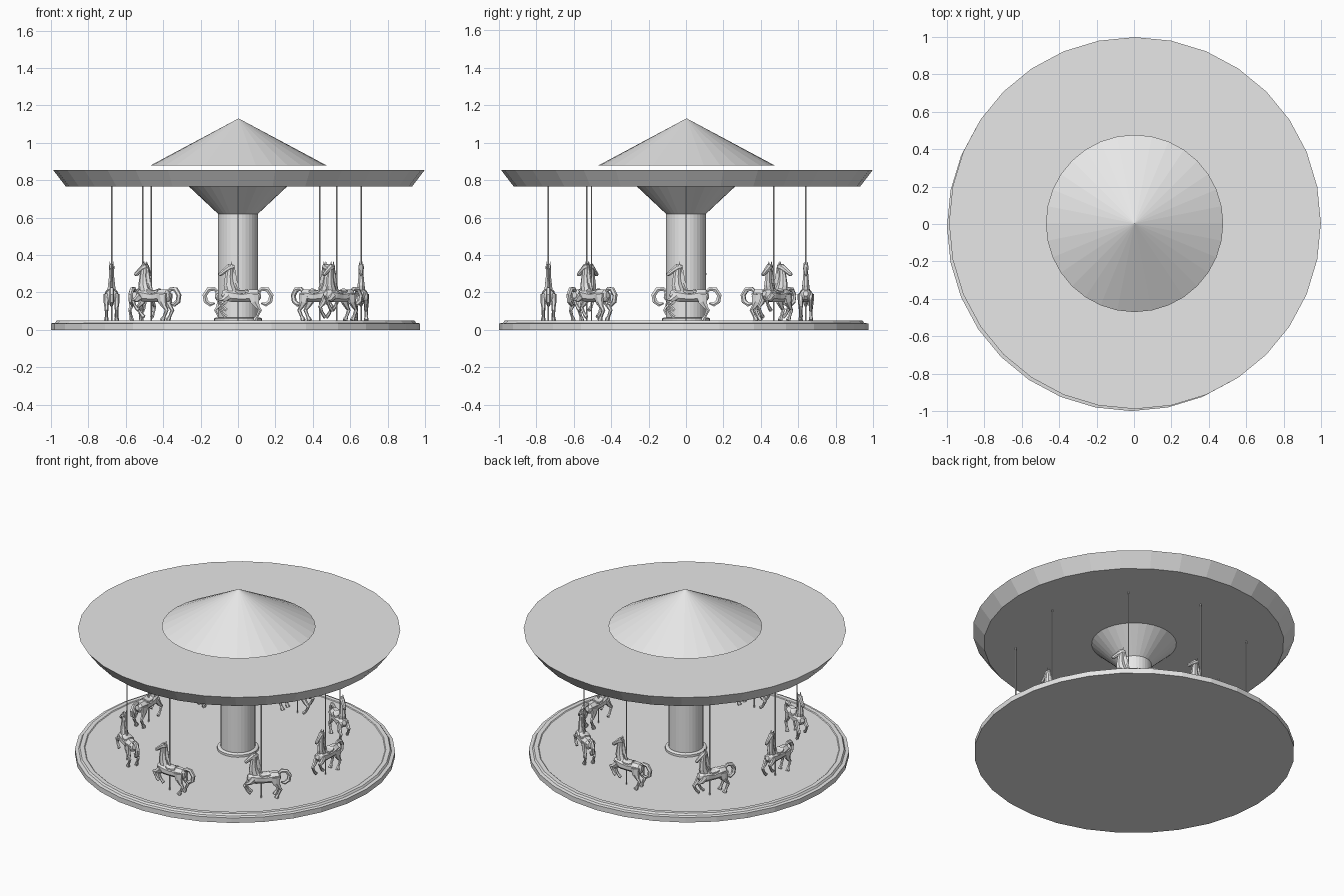
import bpy, bmesh, math
from mathutils import Vector

cube = bpy.data.objects.get("Cube")
if cube:
    bpy.data.objects.remove(cube, do_unlink=True)

grey = bpy.data.materials.new("light_grey")
grey.use_nodes = True
grey.diffuse_color = (0.8, 0.8, 0.8, 1)
grey.node_tree.nodes["Principled BSDF"].inputs["Base Color"].default_value = (0.8, 0.8, 0.8, 1)


def add_object(name, mesh, location=(0, 0, 0), turn=0):
    obj = bpy.data.objects.new(name, mesh)
    obj.location = location
    obj.rotation_euler.z = turn
    bpy.context.collection.objects.link(obj)
    return obj


def to_mesh(name, bm):
    bmesh.ops.recalc_face_normals(bm, faces=bm.faces)
    mesh = bpy.data.meshes.new(name)
    bm.to_mesh(mesh)
    bm.free()
    mesh.materials.append(grey)
    return mesh


def skin(bm, rings):
    """Join rings of vertices with quads and cap both ends."""
    n = len(rings[0])
    for a, b in zip(rings, rings[1:]):
        for i in range(n):
            j = (i + 1) % n
            bm.faces.new((a[i], a[j], b[j], b[i]))
    bm.faces.new(rings[0])
    bm.faces.new(rings[-1])


def lathe(name, profile, centre=(0, 0), sides=32):
    bm = bmesh.new()
    rings = []
    for r, z in profile:
        angles = [math.tau * i / sides for i in range(sides)]
        rings.append([bm.verts.new((r * math.cos(a), r * math.sin(a), z)) for a in angles])
    skin(bm, rings)
    bmesh.ops.remove_doubles(bm, verts=bm.verts, dist=1e-5)
    return add_object(name, to_mesh(name, bm), (*centre, 0))


def tube(bm, path, y=0, sides=8):
    """Tube along (x, z, height radius, width radius) points in the side plane."""
    pts = [Vector((p[0], y, p[1])) for p in path]
    rings = []
    for k, p in enumerate(path):
        t = (pts[min(k + 1, len(pts) - 1)] - pts[max(k - 1, 0)]).normalized()
        normal = Vector((-t.z, 0, t.x))
        ring = []
        for i in range(sides):
            a = math.tau * (i + 0.5) / sides
            co = pts[k] + normal * p[2] * math.cos(a)
            co.y += p[3] * math.sin(a)
            ring.append(bm.verts.new(co))
        rings.append(ring)
    skin(bm, rings)


# Platform, column and roof
lathe("platform", [(.987, 0), (.987, .034), (.965, .037), (.957, .049),
                   (.93, .049), (.925, .045)], (-.013, -.013))
lathe("column_foot", [(.128, .04), (.128, .06), (.118, .066)])
lathe("column", [(.107, .05), (.107, .62), (.267, .77)])
lathe("canopy", [(.925, .765), (.994, .855)], (.005, .005))
lathe("roof_cone", [(.474, .877), (.0, 1.13)], (.003, .003))


# Prancing horse, facing +x
def horse_mesh():
    bm = bmesh.new()
    # body
    tube(bm, [(-.122, .185, .016, .014), (-.108, .183, .034, .032), (-.07, .182, .037, .038),
              (-.02, .176, .031, .034), (.03, .182, .037, .037), (.068, .19, .032, .030),
              (.086, .195, .015, .014)])
    # neck
    tube(bm, [(.035, .19, .034, .026), (.05, .24, .029, .020),
              (.05, .285, .021, .015), (.045, .33, .017, .013)])
    # head and muzzle
    tube(bm, [(.022, .338, .012, .010), (.045, .334, .020, .016), (.072, .315, .014, .012),
              (.095, .297, .012, .010), (.102, .292, .007, .007)])
    # mane
    tube(bm, [(.026, .345, .008, .005), (.022, .30, .012, .006),
              (.014, .25, .014, .007), (-.002, .212, .009, .006)], sides=6)
    # saddle
    tube(bm, [(-.055, .207, .014, .028), (-.035, .202, .012, .034),
              (.0, .202, .012, .034), (.015, .21, .011, .026)])
    # curled tail
    tube(bm, [(-.105, .20, .008, .008), (-.128, .219, .012, .011), (-.158, .215, .014, .013),
              (-.178, .185, .014, .013), (-.172, .152, .014, .013), (-.148, .135, .012, .011),
              (-.124, .142, .005, .005)], sides=6)
    for side in (-1, 1):
        # ear
        tube(bm, [(.035, .34, .007, .006), (.033, .365, .001, .001)], side * .009, 4)
        # hind leg
        s = .008 * side
        tube(bm, [(-.085, .19, .034, .016), (-.09, .15, .026, .015), (-.105, .122, .013, .011),
                  (-.118, .105, .011, .009), (-.102, .072, .008, .008), (-.096, .062, .012, .011),
                  (-.09, .049, .014, .012)], side * .026 + s * .2, 6)
        # raised foreleg
        lift = .018 * side
        tube(bm, [(.05, .185, .024, .014), (.078, .152 + lift / 2, .015, .012),
                  (.1, .14 + lift, .011, .010), (.086, .112 + lift, .008, .008),
                  (.074, .096 + lift, .010, .010), (.062, .086 + lift, .011, .010)],
             side * .026, 6)
    return to_mesh("horse", bm)


# Poles and horses: x, y, heading in degrees
riders = [(0, -.735, 180), (.528, -.505, 225), (.658, 0, 270), (.438, .47, 323),
          (0, .64, 0), (-.508, .47, 68), (-.676, .005, 90), (-.465, -.53, 147)]
horse = horse_mesh()
for number, (x, y, heading) in enumerate(riders, 1):
    add_object(f"horse_{number}", horse, (x, y, 0), math.radians(heading))
    lathe(f"pole_{number}", [(.004, .045), (.004, .77)], (x, y), 8)
